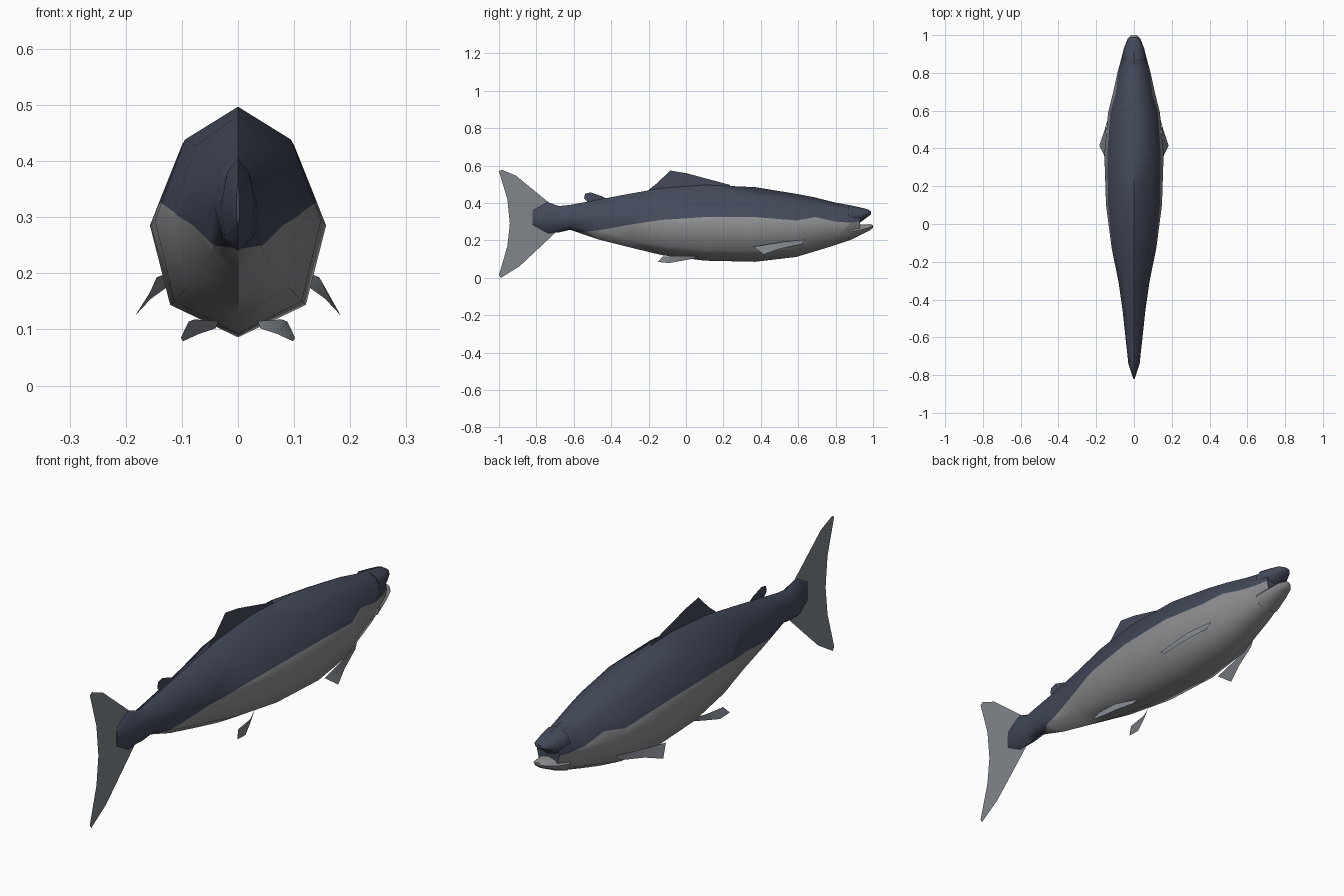
import bpy, bmesh
from mathutils import Vector

if "Cube" in bpy.data.objects:
    bpy.data.objects.remove(bpy.data.objects["Cube"])


def material(name, rgb):
    m = bpy.data.materials.new(name)
    m.diffuse_color = (*rgb, 1)
    m.use_nodes = True
    m.node_tree.nodes["Principled BSDF"].inputs["Base Color"].default_value = m.diffuse_color
    return m


DARK = material("slate back", (0.058, 0.068, 0.105))
PALE = material("silver belly", (0.27, 0.275, 0.285))
FIN = material("grey fin", (0.22, 0.24, 0.265))

# Half cross-section as (width, height) factors, from back to belly
SECTION = [(0, 1), (.64, .71), (1, 0), (.77, -.71), (0, -1)]
RING = SECTION + [(-x, z) for x, z in SECTION[-2:0:-1]]


def finish(bm, name, mats, angle=60):
    me = bpy.data.meshes.new(name)
    bm.to_mesh(me)
    bm.free()
    ob = bpy.data.objects.new(name, me)
    bpy.context.collection.objects.link(ob)
    for m in mats:
        me.materials.append(m)
    bpy.ops.object.select_all(action='DESELECT')
    ob.select_set(True)
    bpy.context.view_layer.objects.active = ob
    bpy.ops.object.shade_smooth_by_angle(angle=angle * 3.14159 / 180)
    return ob


def loft(stations):
    """Skin rings given as (y, top z, bottom z, half width)."""
    bm = bmesh.new()
    rings = []
    for y, t, b, w in stations:
        c, h = (t + b) / 2, (t - b) / 2
        rings.append([bm.verts.new((x * w, y, c + z * h)) for x, z in RING])
    n = len(RING)
    for a, b in zip(rings, rings[1:]):
        for i in range(n):
            j = (i + 1) % n
            bm.faces.new((a[i], a[j], b[j], b[i]))
    bm.faces.new(rings[0])
    bm.faces.new(rings[-1][::-1])
    bmesh.ops.recalc_face_normals(bm, faces=bm.faces)
    return bm


# Body, with the colour border cut into each segment
body = [(-.82, .36, .285, .003), (-.74, .405, .24, .03), (-.68, .384, .243, .036),
        (-.62, .39, .257, .043), (-.46, .42, .203, .06), (-.30, .45, .163, .083),
        (-.13, .48, .122, .118), (.10, .497, .092, .148), (.37, .485, .086, .157),
        (.59, .449, .112, .137), (.69, .43, .142, .112), (.80, .402, .176, .088),
        (.88, .388, .203, .066), (.93, .377, .228, .053)]
border = [.2, .2, .2, .24, .255, .285, .31, .325, .325, .307, .325, .30, .295, .30]
bm = loft(body)
for i in range(len(body) - 1):
    y0, y1 = body[i][0], body[i + 1][0]
    z0, z1 = border[i], border[i + 1]
    up = Vector((0, z0 - z1, y1 - y0)).normalized()
    inside = [f for f in bm.faces if y0 < f.calc_center_median().y < y1]
    geom = inside + list({e for f in inside for e in f.edges}) + \
        list({v for f in inside for v in f.verts})
    bmesh.ops.bisect_plane(bm, geom=geom, dist=1e-5,
                           plane_co=(0, y0, z0), plane_no=up)
    for f in bm.faces:
        c = f.calc_center_median()
        if y0 < c.y < y1:
            f.material_index = int((c - Vector((0, y0, z0))).dot(up) < 0)
finish(bm, "body", [DARK, PALE])

# Open mouth: upper and lower jaw
finish(loft([(.87, .389, .285, .064), (.93, .377, .295, .054), (.97, .367, .325, .037),
             (.99, .355, .34, .02)]), "upper_jaw", [DARK])
finish(loft([(.87, .29, .20, .064), (.93, .284, .228, .052), (.98, .287, .252, .035),
             (1.0, .283, .268, .015)]), "lower_jaw", [PALE])


def sheet(name, polys, mat, mirror=False):
    """Thin fin made of flat polygons, optionally mirrored across x."""
    bm = bmesh.new()
    for p in polys:
        for s in ((1, -1) if mirror else (1,)):
            bm.faces.new([bm.verts.new((x * s, y, z)) for x, y, z in p][::s])
    bmesh.ops.remove_doubles(bm, verts=bm.verts, dist=1e-5)
    return finish(bm, name, [mat])


def flat(points):
    return [(0, y, z) for y, z in points]


# Tail fin, upper, middle and lower lobe
sheet("tail_fin", [
    flat([(-.73, .40), (-.91, .547), (-.985, .578), (-1, .57), (-.955, .42)]),
    flat([(-.73, .40), (-.955, .42), (-.942, .29), (-.955, .17), (-.70, .24)]),
    flat([(-.70, .24), (-.955, .17), (-1, .015), (-.99, 0), (-.89, .062)])], FIN)

# Fins on the back
sheet("dorsal_fin", [flat([(.24, .48), (.235, .497), (0, .56), (-.085, .574),
                           (-.15, .51), (-.20, .47), (-.2, .44)])], DARK)
sheet("adipose_fin", [flat([(-.42, .42), (-.45, .437), (-.51, .457), (-.54, .45),
                            (-.545, .425), (-.52, .40)])], DARK)

# Paired fins below
sheet("pectoral_fins", [
    [(.115, .64, .205), (.145, .52, .193), (.155, .50, .155), (.12, .62, .18)],
    [(.145, .52, .193), (.157, .36, .166), (.183, .415, .125), (.155, .50, .155)]],
    FIN, True)
sheet("pelvic_fins", [
    [(.035, .065, .115), (.078, -.03, .118), (.07, -.02, .092), (.04, .04, .102)],
    [(.078, -.03, .118), (.088, -.125, .114), (.102, -.15, .085), (.098, -.09, .079),
     (.07, -.02, .092)]], FIN, True)
